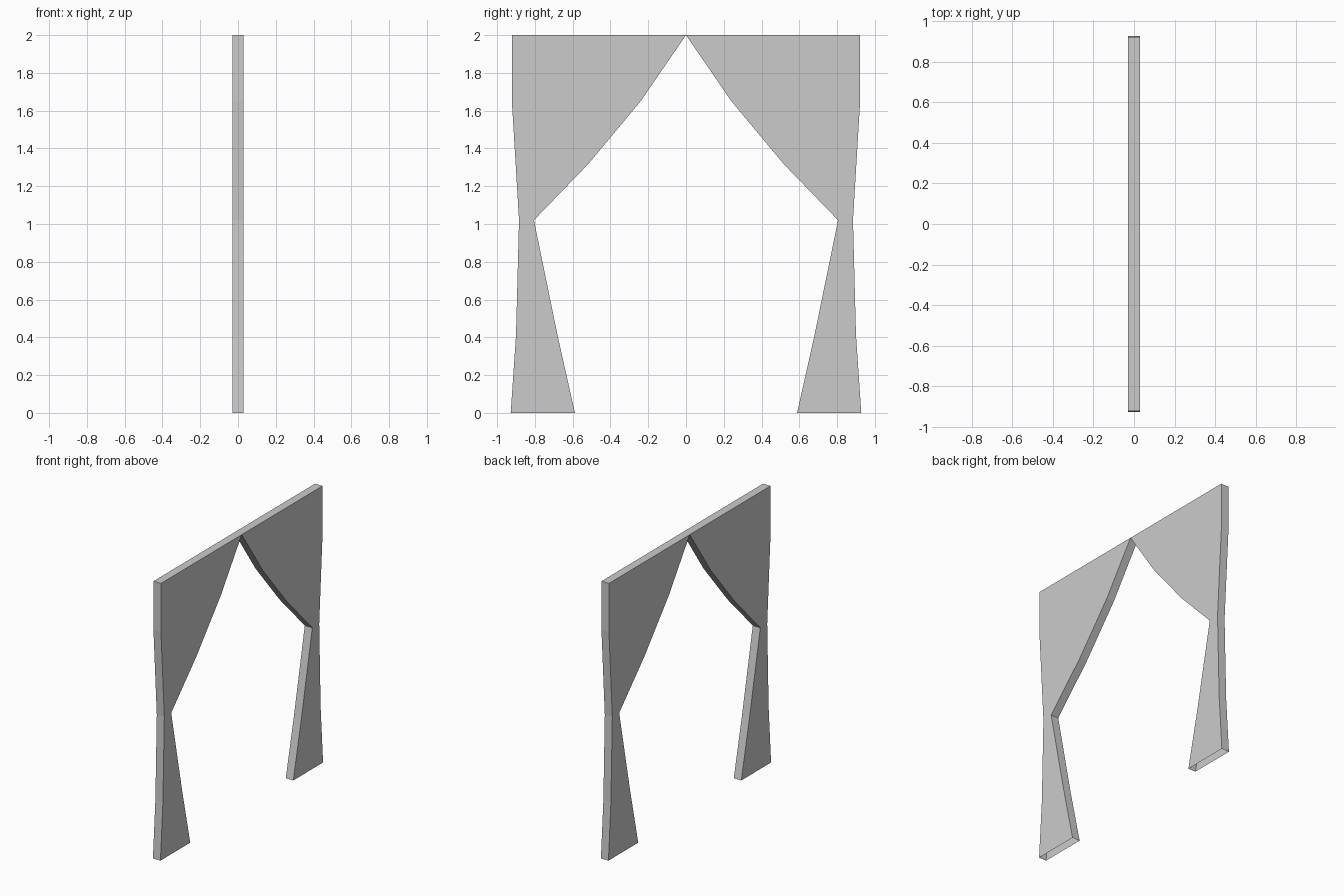
import bpy, bmesh

if "Cube" in bpy.data.objects:
    bpy.data.objects.remove(bpy.data.objects["Cube"])

HALF_THICKNESS = 0.03

# Curtain rows from top to hem: (height, inner edge, outer edge)
ROWS = [
    (2.00, 0.000, 0.922),
    (1.65, 0.240, 0.922),
    (1.32, 0.515, 0.902),
    (1.02, 0.805, 0.884),
    (0.41, 0.680, 0.900),
    (0.00, 0.588, 0.928),
]


def make_curtain(name, side):
    bm = bmesh.new()
    # Each row is a ring of four corners
    rings = []
    for z, inner, outer in ROWS:
        corners = [(-HALF_THICKNESS, inner), (HALF_THICKNESS, inner),
                   (HALF_THICKNESS, outer), (-HALF_THICKNESS, outer)]
        rings.append([bm.verts.new((x, side * y, z)) for x, y in corners])
    # Closed top, walls between rows, open hem
    bm.faces.new(rings[0])
    for upper, lower in zip(rings, rings[1:]):
        for i in range(4):
            j = (i + 1) % 4
            bm.faces.new((upper[i], lower[i], lower[j], upper[j]))
    bmesh.ops.recalc_face_normals(bm, faces=bm.faces)
    mesh = bpy.data.meshes.new(name)
    bm.to_mesh(mesh)
    bm.free()
    obj = bpy.data.objects.new(name, mesh)
    bpy.context.collection.objects.link(obj)
    return obj


# Pair of tied-back curtains
make_curtain("left_curtain", -1)
make_curtain("right_curtain", 1)
